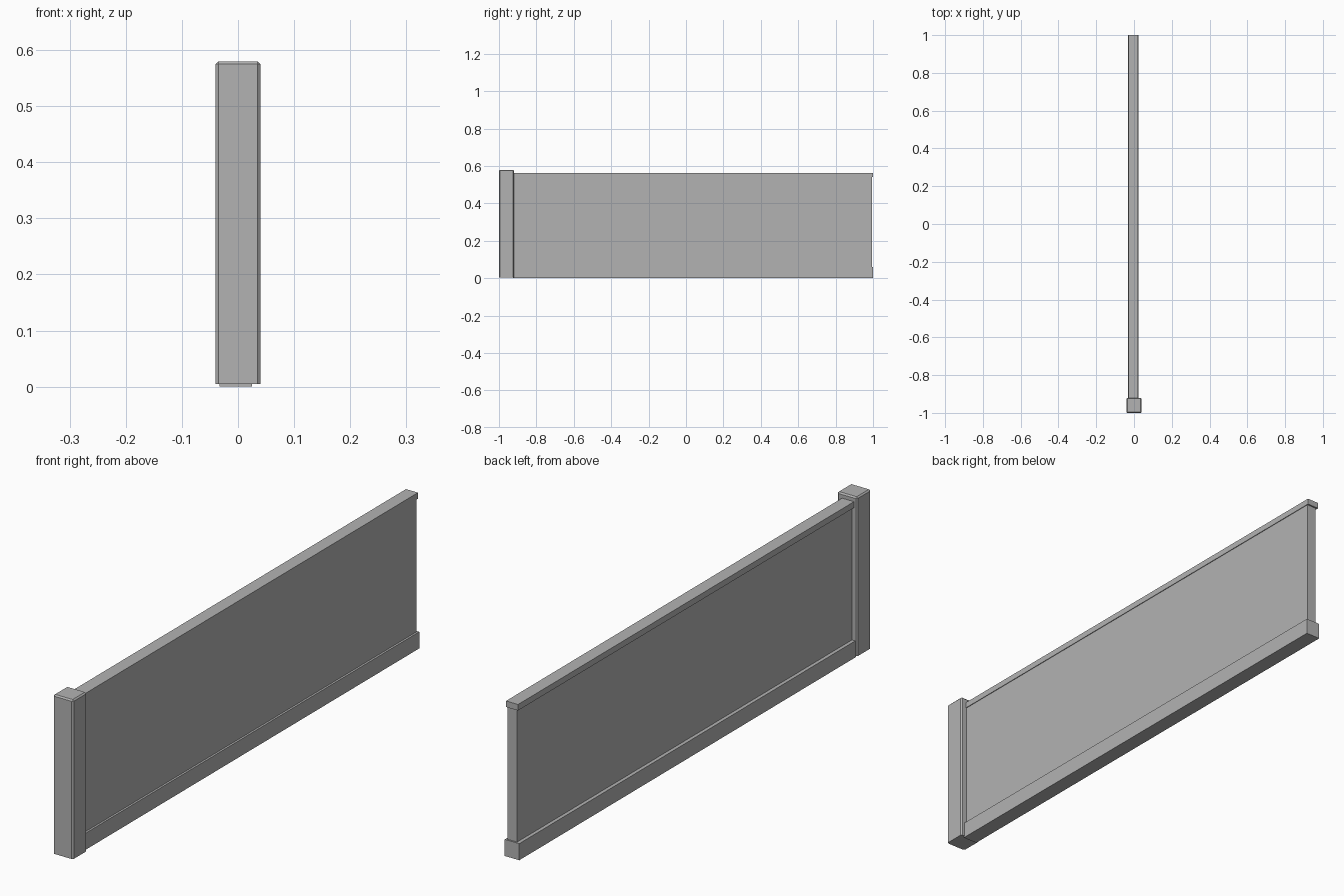
import bpy
import bmesh

cube = bpy.data.objects.get("Cube")
if cube:
    bpy.data.objects.remove(cube, do_unlink=True)

grey = bpy.data.materials.new("plain_grey")
grey.use_nodes = True
colour = (0.45, 0.45, 0.45, 1)
grey.diffuse_color = colour
grey.node_tree.nodes["Principled BSDF"].inputs["Base Color"].default_value = colour


def block(name, low, high, chamfer=0):
    """Box between two corners; chamfer cuts every edge except the bottom ones."""
    bm = bmesh.new()
    bmesh.ops.create_cube(bm, size=1)
    for v in bm.verts:
        v.co = [(a + b) / 2 + c * (b - a) for a, b, c in zip(low, high, v.co)]
    if chamfer:
        edges = [e for e in bm.edges if any(v.co.z > low[2] + chamfer for v in e.verts)]
        bmesh.ops.bevel(bm, geom=edges, offset=chamfer, segments=1, affect='EDGES')
    mesh = bpy.data.meshes.new(name)
    bm.to_mesh(mesh)
    bm.free()
    mesh.materials.append(grey)
    obj = bpy.data.objects.new(name, mesh)
    bpy.context.collection.objects.link(obj)
    return obj


# End post, lifted slightly off the floor
block("end_post", (-0.04, -1, 0.005), (0.04, -0.92, 0.58), 0.005)

# Low wall running back from the post
START = -0.925
block("wall_base", (-0.033, START, 0), (0.025, 1, 0.06))
block("wall_panel", (-0.02, START, 0.055), (0.0175, 0.994, 0.545))
block("wall_top_rail", (-0.028, START, 0.54), (0.02, 1, 0.562))
